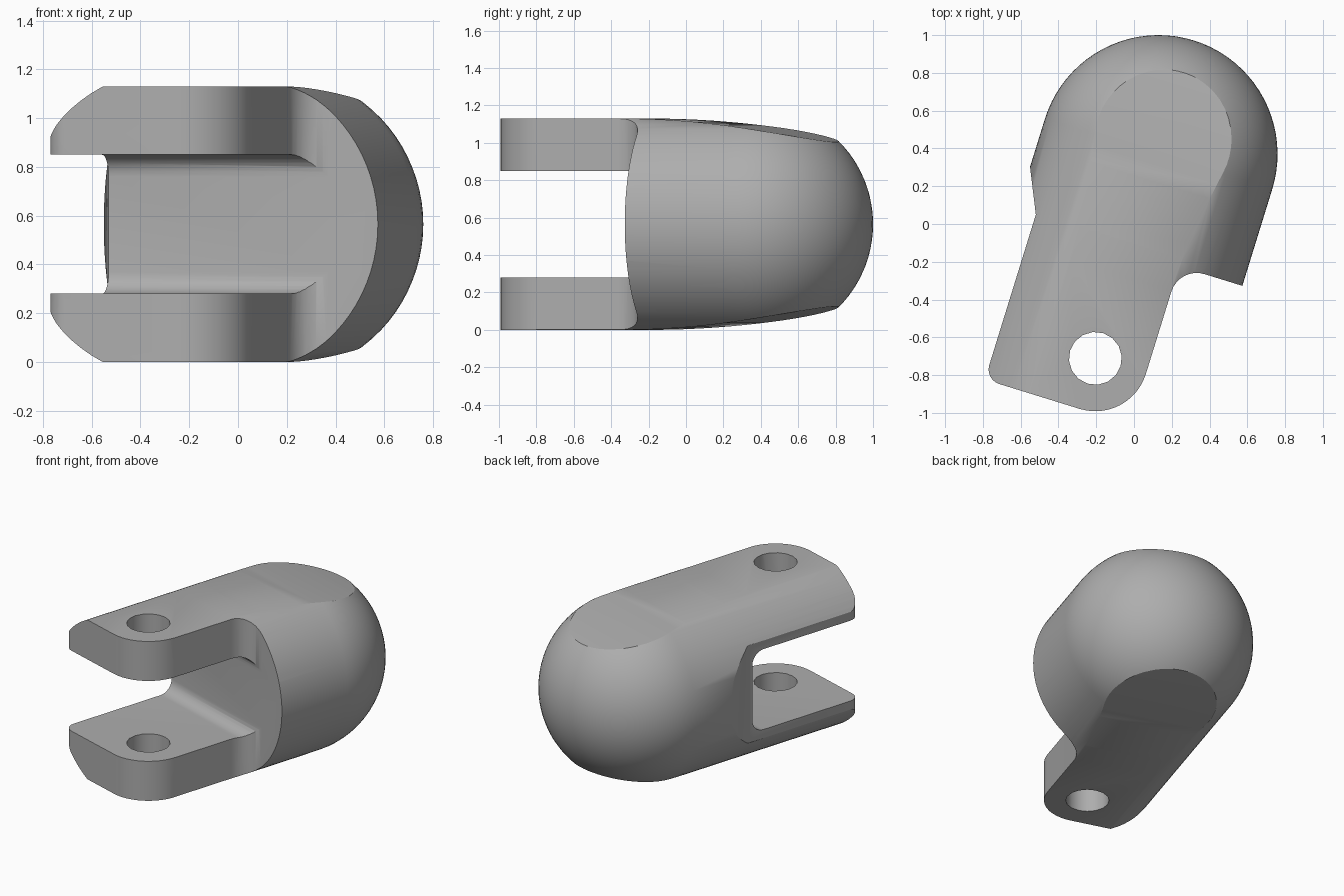
import bpy, bmesh, math
from mathutils import Matrix

cube = bpy.data.objects.get("Cube")
if cube:
    bpy.data.objects.remove(cube, do_unlink=True)

R = 0.63            # body radius
HALF = 0.565        # half height of the flattened body
WALL = -0.535       # slot wall, measured along the length
TIP = -1.412        # fork tip
HOLE_Y = -1.132


def make_object(name, bm):
    bmesh.ops.recalc_face_normals(bm, faces=bm.faces)
    mesh = bpy.data.meshes.new(name)
    bm.to_mesh(mesh)
    bm.free()
    ob = bpy.data.objects.new(name, mesh)
    bpy.context.collection.objects.link(ob)
    return ob


def arc(cx, cy, r, start, end, steps):
    angles = [math.radians(start + (end - start) * i / steps) for i in range(steps + 1)]
    return [(cx + r * math.cos(a), cy + r * math.sin(a)) for a in angles]


def prism(name, points, place, direction):
    bm = bmesh.new()
    face = bm.faces.new([bm.verts.new(place(*p)) for p in points])
    ext = bmesh.ops.extrude_face_region(bm, geom=[face])
    verts = [g for g in ext["geom"] if isinstance(g, bmesh.types.BMVert)]
    bmesh.ops.translate(bm, verts=verts, vec=direction)
    return make_object(name, bm)


def cut(target, tool, operation):
    tool.hide_render = True
    mod = target.modifiers.new(operation, 'BOOLEAN')
    mod.object, mod.operation, mod.solver = tool, operation, 'EXACT'
    bpy.context.view_layer.objects.active = target
    bpy.ops.object.modifier_apply(modifier=mod.name)
    bpy.data.objects.remove(tool, do_unlink=True)


# Round-ended bar: a revolved profile lying along y
bm = bmesh.new()
profile = [(0, -1.6), (R, -1.6)] + arc(0, 0, R, 0, 90, 20)
profile[-1] = (0, R)
verts = [bm.verts.new((x, y, 0)) for x, y in profile]
edges = [bm.edges.new(pair) for pair in zip(verts, verts[1:])]
bmesh.ops.spin(bm, geom=verts + edges, axis=(0, 1, 0), cent=(0, 0, 0),
               angle=math.tau, steps=80, use_duplicate=False)
bmesh.ops.remove_doubles(bm, verts=bm.verts, dist=0.0005)
segment = make_object("finger_segment", bm)

# Plan outline: offset fork, shoulder fillet and sloped facet
plan = (arc(-0.446, TIP + 0.08, 0.08, 180, 270, 6)
        + arc(0, HOLE_Y, 0.28, 270, 360, 12)
        + arc(0.42, WALL - 0.14, 0.14, 180, 90, 8)
        + [(0.8, WALL), (0.8, 0.8), (-0.8, 0.8), (-0.8, 0.11),
           (-0.629, -0.268), (-0.526, -0.498)])
cut(segment, prism("plan_cutter", plan, lambda x, y: (x, y, -1), (0, 0, 2)), 'INTERSECT')

# Side outline: gently falling top and bottom, filleted slot between the arms
START = -0.67
top = [(-1.7, HALF)]
for i in range(17):
    d = 1.4 * i / 16
    top.append((START + d, HALF - 0.1 * d * d))
slot = arc(WALL - 0.09, 0.195, 0.09, 90, 0, 7)
upper = [(-1.7, 0.285)] + slot
side = ([(y, -z) for y, z in reversed(top)]
        + [(y, -z) for y, z in upper]
        + list(reversed(upper)) + top)
cut(segment, prism("side_cutter", side, lambda y, z: (-1, y, z), (2, 0, 0)), 'INTERSECT')

# Pin hole through both arms
hole = arc(0, HOLE_Y, 0.14, 0, 360, 16)[:-1]
cut(segment, prism("hole_cutter", hole, lambda x, y: (x, y, -1), (0, 0, 2)), 'DIFFERENCE')

# Turn into place
segment.data.transform(Matrix.Translation((0.13, 0.37, HALF))
                       @ Matrix.Rotation(math.radians(-17.2), 4, 'Z'))

mat = bpy.data.materials.new("plain_grey")
mat.use_nodes = True
grey = (0.42, 0.42, 0.42, 1)
mat.diffuse_color = grey
mat.node_tree.nodes["Principled BSDF"].inputs["Base Color"].default_value = grey
segment.data.materials.clear()
segment.data.materials.append(mat)

bpy.ops.object.select_all(action='DESELECT')
segment.select_set(True)
bpy.context.view_layer.objects.active = segment
bpy.ops.object.shade_smooth_by_angle(angle=math.radians(30))
